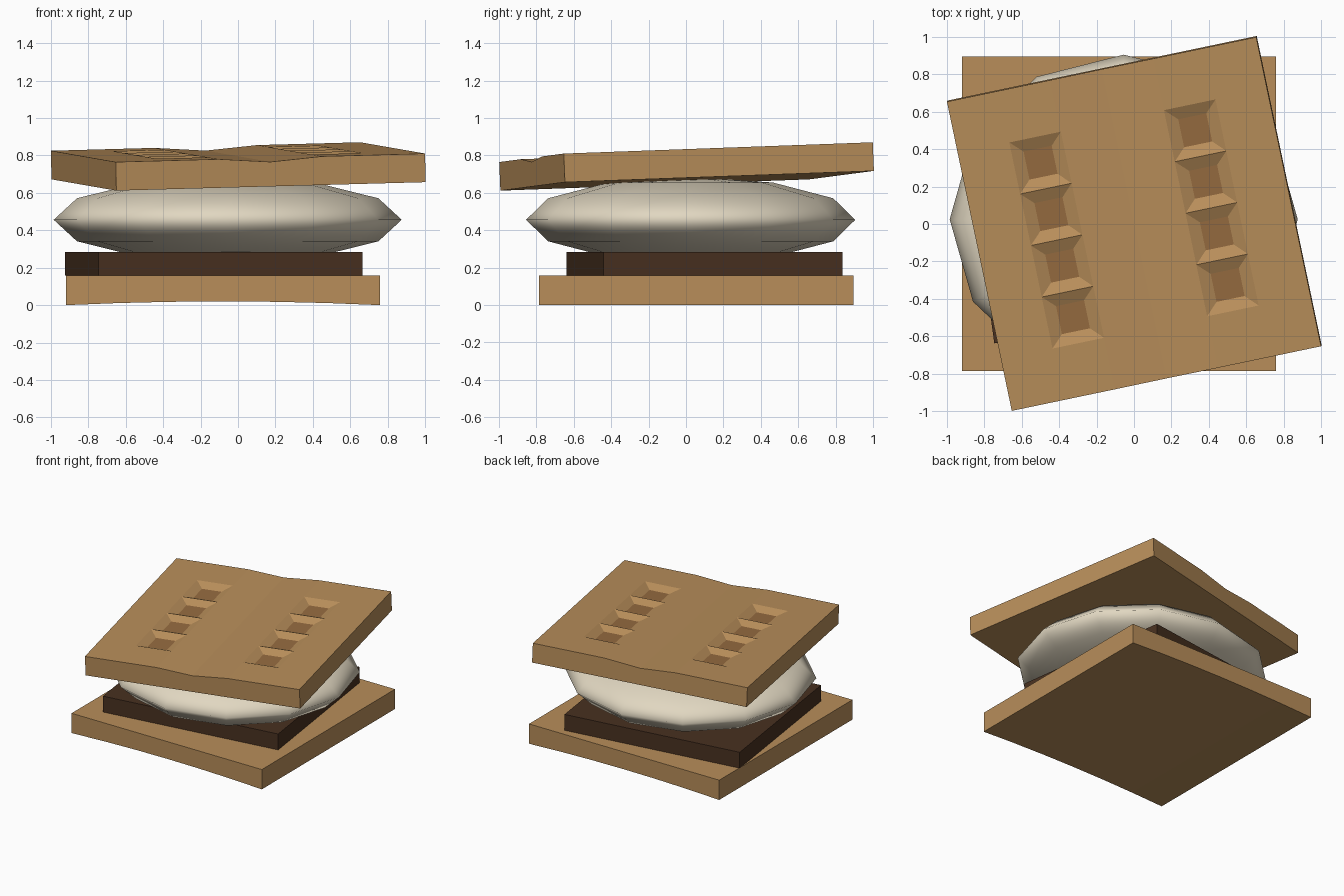
import bpy, bmesh, math
from mathutils import Matrix

if "Cube" in bpy.data.objects:
    bpy.data.objects.remove(bpy.data.objects["Cube"])


def material(name, rgb):
    m = bpy.data.materials.new(name)
    m.diffuse_color = (*rgb, 1)
    m.use_nodes = True
    m.node_tree.nodes["Principled BSDF"].inputs["Base Color"].default_value = m.diffuse_color
    return m


BISCUIT = material("biscuit", (0.479, 0.270, 0.102))
PIT = material("dark_biscuit", (0.305, 0.147, 0.051))
COCOA = material("dark_chocolate", (0.065, 0.030, 0.0144))
CREAM = material("cream", (0.752, 0.680, 0.533))
N = 6  # cells along each side of a cracker


def add_object(name, bm, mats, matrix):
    mesh = bpy.data.meshes.new(name)
    bmesh.ops.recalc_face_normals(bm, faces=bm.faces[:])
    bm.to_mesh(mesh)
    bm.free()
    for m in mats:
        mesh.materials.append(m)
    obj = bpy.data.objects.new(name, mesh)
    obj.matrix_world = matrix
    bpy.context.collection.objects.link(obj)
    return obj


def cracker(name, half, top, bottom, matrix, pits=False):
    """Square slab of N x N cells; top and bottom give the height across its width."""
    bm = bmesh.new()
    step = 2 * half / N
    sheets = []
    for height in (bottom, top):
        sheets.append([[bm.verts.new((i * step - half, j * step - half, height(abs(i - N // 2))))
                        for j in range(N + 1)] for i in range(N + 1)])
    lo, hi = sheets
    pit_faces = []
    for i in range(N):
        for j in range(N):
            for s in sheets:
                f = bm.faces.new((s[i][j], s[i + 1][j], s[i + 1][j + 1], s[i][j + 1]))
                if pits and s is hi and i in (1, 4) and 1 <= j <= 4:
                    pit_faces.append(f)
    # rim walls
    for k in range(N):
        for e in (0, N):
            bm.faces.new((lo[k][e], lo[k + 1][e], hi[k + 1][e], hi[k][e]))
            bm.faces.new((lo[e][k], lo[e][k + 1], hi[e][k + 1], hi[e][k]))
    bmesh.ops.recalc_face_normals(bm, faces=bm.faces[:])
    # tapered pits with dark square floors
    if pit_faces:
        bmesh.ops.inset_individual(bm, faces=pit_faces, thickness=step / 2 - 0.05, depth=-0.03)
        for f in pit_faces:
            f.material_index = 1
    return add_object(name, bm, (BISCUIT, PIT), matrix)


# bottom cracker, with a gently arched underside
cracker("bottom_cracker", 0.84, lambda d: 0.158,
        lambda d: 0.02 * (1 - (d / 3) ** 2), Matrix.Translation((-0.08, 0.055, 0)))

# chocolate slab
bm = bmesh.new()
bmesh.ops.create_cube(bm, size=1)
add_object("chocolate_slab", bm, (COCOA,),
           Matrix.Translation((-0.13, 0.10, 0.2215)) @ Matrix.Rotation(math.radians(7.9), 4, 'Z')
           @ Matrix.Diagonal((1.424, 1.292, 0.127, 1)))

# squashed marshmallow
bm = bmesh.new()
bmesh.ops.create_uvsphere(bm, u_segments=12, v_segments=6, radius=1)
for f in bm.faces:
    f.smooth = True
add_object("marshmallow", bm, (CREAM,),
           Matrix.Translation((-0.055, 0.025, 0.456)) @ Matrix.Diagonal((0.93, 0.88, 0.23, 1)))

# tilted top cracker with a shallow valley between its two rows of pits
cracker("top_cracker", 0.8445, lambda d: -0.022 if d == 0 else 0, lambda d: -0.153,
        Matrix.Translation((0, 0, 0.8175)) @ Matrix.Rotation(math.radians(11.85), 4, 'Z')
        @ Matrix.Rotation(0.0357, 4, 'X') @ Matrix.Rotation(-0.0268, 4, 'Y'), pits=True)
